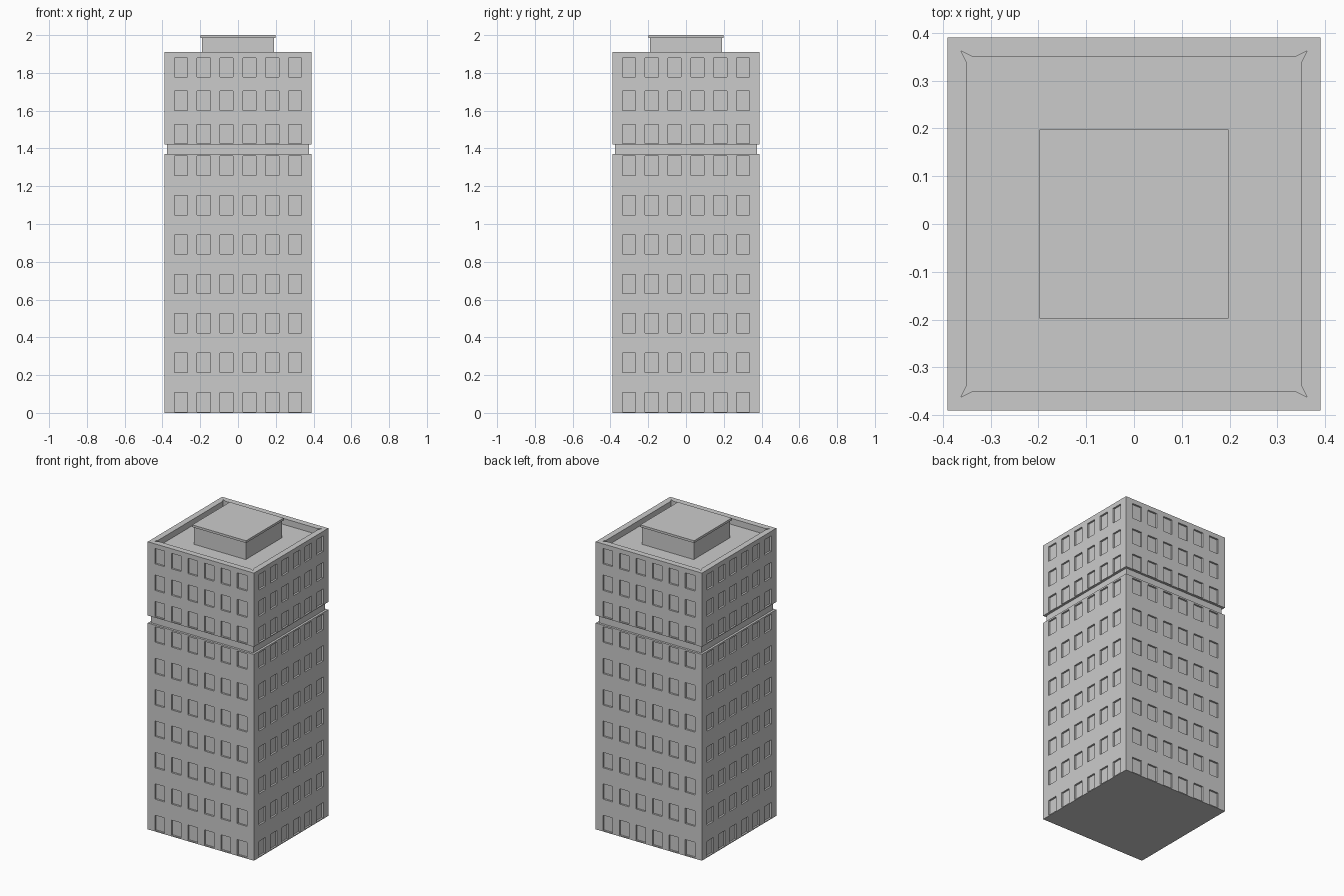
import bpy, bmesh
from mathutils import Matrix, Vector
from math import pi

if "Cube" in bpy.data.objects:
    bpy.data.objects.remove(bpy.data.objects["Cube"])

HALF = 0.39          # half width of the tower
WIN_W, WIN_H = 0.07, 0.102
DEPTH = 0.012        # window recess
COLUMNS = [-0.3025 + 0.121 * i for i in range(6)]


def finish(bm, name):
    bmesh.ops.recalc_face_normals(bm, faces=bm.faces)
    mesh = bpy.data.meshes.new(name)
    bm.to_mesh(mesh)
    bm.free()
    obj = bpy.data.objects.new(name, mesh)
    bpy.context.collection.objects.link(obj)
    return obj


def box(name, half, z0, z1):
    bm = bmesh.new()
    bmesh.ops.create_cube(bm, size=1)
    bmesh.ops.scale(bm, vec=(2 * half, 2 * half, z1 - z0), verts=bm.verts)
    bmesh.ops.translate(bm, vec=(0, 0, (z0 + z1) / 2), verts=bm.verts)
    return finish(bm, name)


def window_block(name, z0, z1, sills, parapet=None):
    """Square block with recessed windows; parapet = (thickness, depth)."""
    bm = bmesh.new()
    xs, zs = [-HALF], [z0]
    for c in COLUMNS:
        xs += [c - WIN_W / 2, c + WIN_W / 2]
    for s in sills:
        zs += [s, s + WIN_H]
    xs.append(HALF)
    zs.append(z1)
    # four walls, each a grid whose odd cells are windows
    windows = []
    for side in range(4):
        rot = Matrix.Rotation(side * pi / 2, 3, 'Z')
        grid = [[bm.verts.new(rot @ Vector((x, -HALF, z))) for z in zs] for x in xs]
        for i in range(len(xs) - 1):
            for j in range(len(zs) - 1):
                f = bm.faces.new((grid[i][j], grid[i + 1][j],
                                  grid[i + 1][j + 1], grid[i][j + 1]))
                if i % 2 and j % 2:
                    windows.append((f, rot @ Vector((0, DEPTH, 0))))
    for f, inward in windows:
        new = bmesh.ops.extrude_discrete_faces(bm, faces=[f])['faces'][0]
        bmesh.ops.translate(bm, vec=inward, verts=new.verts)
    bmesh.ops.remove_doubles(bm, verts=bm.verts, dist=1e-5)
    # floor and roof
    for z in (z0, z1):
        rim = [e for e in bm.edges if e.is_boundary
               and all(abs(v.co.z - z) < 1e-4 for v in e.verts)]
        bmesh.ops.edgeloop_fill(bm, edges=rim)
    bmesh.ops.recalc_face_normals(bm, faces=bm.faces)
    # sunken roof behind the parapet
    if parapet:
        roof = max(bm.faces, key=lambda f: f.calc_center_median().z)
        bmesh.ops.inset_region(bm, faces=[roof], thickness=parapet[0])
        deck = bmesh.ops.extrude_discrete_faces(bm, faces=[roof])['faces'][0]
        bmesh.ops.translate(bm, vec=(0, 0, -parapet[1]), verts=deck.verts)
    return finish(bm, name)


window_block("lower_tower", 0.0, 1.37, [0.006 + 0.2085 * i for i in range(7)])
box("recessed_band", 0.375, 1.37, 1.42)
window_block("upper_tower", 1.42, 1.91, [1.425 + 0.176 * i for i in range(3)],
             parapet=(0.04, 0.04))
box("roof_housing", 0.19, 1.87, 1.985)
box("roof_housing_cap", 0.198, 1.985, 2.0)
